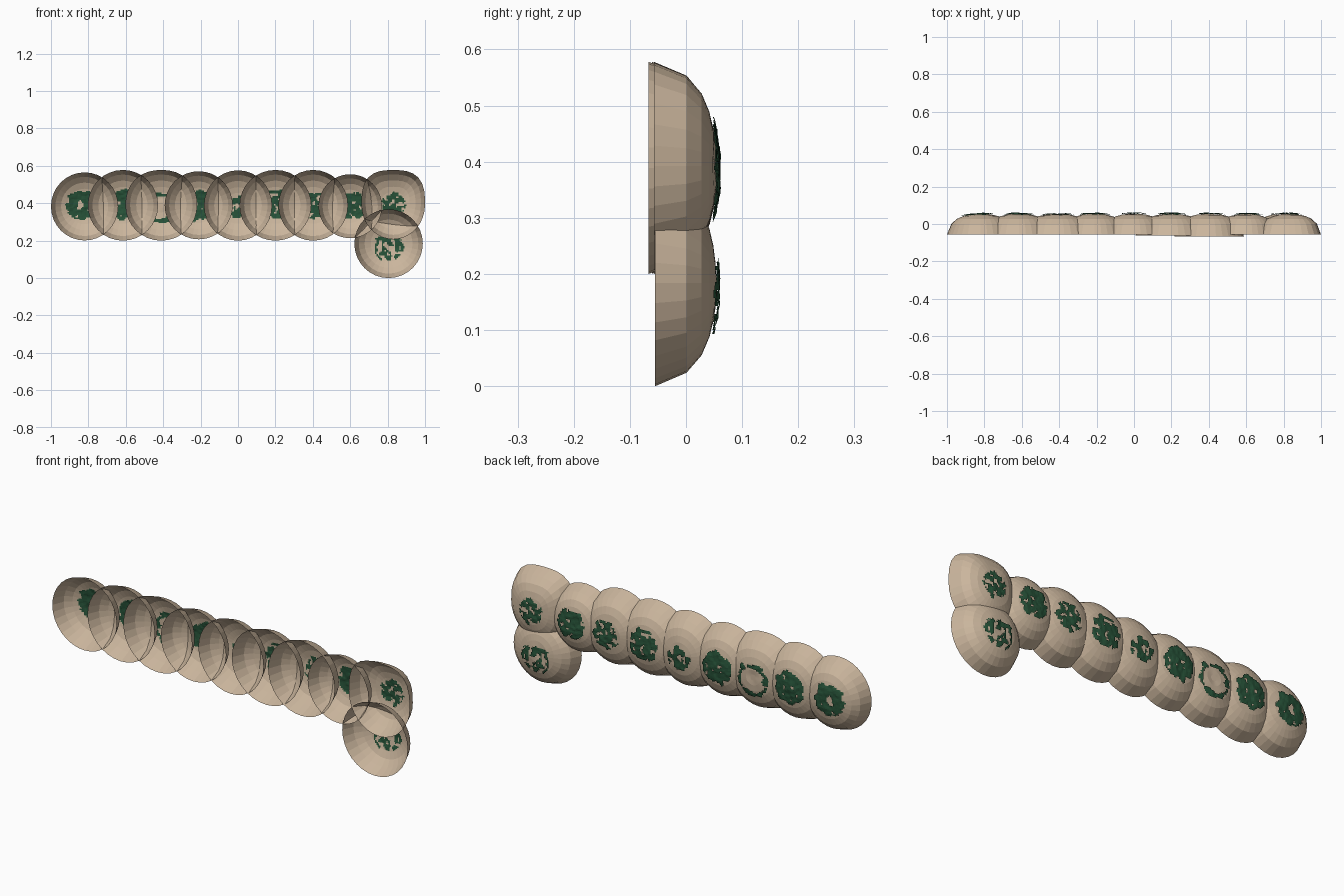
import bpy, bmesh, math
from mathutils import Vector, noise

if "Cube" in bpy.data.objects:
    bpy.data.objects.remove(bpy.data.objects["Cube"])

SEG = 32
# dome profile: fraction of rim radius, y
PROFILE = [(1.0, -0.057), (0.87, 0.001), (0.70, 0.028), (0.52, 0.042),
           (0.36, 0.049), (0.2, 0.052), (0.08, 0.053)]


def material(name, color):
    m = bpy.data.materials.new(name)
    m.diffuse_color = color
    m.use_nodes = True
    m.node_tree.nodes["Principled BSDF"].inputs["Base Color"].default_value = m.diffuse_color
    return m


TAN = material("clay_tan", (0.60, 0.47, 0.34, 1))
GREEN = material("moss_green", (0.02, 0.085, 0.04, 1))


def height(t):
    pts = PROFILE[::-1]
    if t <= pts[0][0]:
        return pts[0][1]
    for (a, ya), (b, yb) in zip(pts, pts[1:]):
        if t <= b:
            return ya + (yb - ya) * (t - a) / (b - a)
    return pts[-1][1]


def finish(bm, name, mat):
    me = bpy.data.meshes.new(name)
    bm.to_mesh(me)
    bm.free()
    me.materials.append(mat)
    ob = bpy.data.objects.new(name, me)
    bpy.context.collection.objects.link(ob)


def bump(x, z, t):
    # small uneven dents near the crown
    n = noise.noise(Vector((x * 16, 3.1, z * 16)))
    return 0.008 * n * max(0, 1 - t / 0.55)


def dome(name, cx, cz, rx, rz, dy, square):
    # open shell facing the front; square > 2 flattens the upper edge
    bm = bmesh.new()
    rings = []
    for t, y in PROFILE:
        ring = []
        for i in range(SEG):
            a = math.tau * i / SEG
            c, s = math.cos(a), math.sin(a)
            p = square if s > 0 else 2
            k = (abs(c) ** p + abs(s) ** p) ** (-1 / p)
            x, z = cx + rx * t * k * c, cz + rz * t * k * s
            yy = y + bump(x, z, t) + (dy if t == 1 else 0)
            ring.append(bm.verts.new((x, yy, z)))
        rings.append(ring)
    for a, b in zip(rings, rings[1:]):
        for i in range(SEG):
            j = (i + 1) % SEG
            bm.faces.new((a[i], a[j], b[j], b[i]))
    bm.faces.new(rings[-1])
    finish(bm, name, TAN)


def patch(name, cx, cz, rx, ox, oz, inner, outer, cut):
    # ragged moss on both faces of the crown
    bm = bmesh.new()
    n = 28
    step = 0.2 / n
    for off in (0.006, -0.004):
        grid = {}

        def vert(i, j):
            if (i, j) not in grid:
                x, z = cx + ox - 0.1 + i * step, cz + oz - 0.1 + j * step
                t = math.hypot(x - cx, z - cz) / rx
                y = height(t) + bump(x, z, t) + off
                y += 0.003 * noise.noise(Vector((x * 60, off * 100, z * 60)))
                grid[i, j] = bm.verts.new((x, y, z))
            return grid[i, j]

        for i in range(n):
            for j in range(n):
                dx, dz = -0.1 + (i + .5) * step, -0.1 + (j + .5) * step
                v = Vector(((cx + dx) * 32, 7.7, (cz + dz) * 32))
                r = math.hypot(dx, dz) + 0.018 * noise.noise(v)
                if inner < r < outer and noise.noise(v * 1.3 + Vector((5, 0, 9))) > cut:
                    bm.faces.new((vert(i, j), vert(i + 1, j),
                                  vert(i + 1, j + 1), vert(i, j + 1)))
    finish(bm, name, GREEN)


# centre x, z, radius x, z, rim shift, squareness | moss offset x, z, inner, outer, cut
DOMES = [
    (-0.820, 0.383, 0.180, 0.182, 0.000, 2.0, -0.02, 0.005, 0.020, 0.080, -0.5),
    (-0.615, 0.389, 0.188, 0.189, 0.000, 2.0, 0.00, 0.005, 0.000, 0.080, -0.5),
    (-0.410, 0.389, 0.192, 0.189, 0.000, 2.2, 0.00, -0.01, 0.062, 0.084, -0.4),
    (-0.210, 0.389, 0.182, 0.182, 0.000, 2.0, 0.00, 0.00, 0.000, 0.080, -0.4),
    (0.000, 0.388, 0.182, 0.188, 0.000, 2.0, 0.00, -0.01, 0.010, 0.062, -0.2),
    (0.200, 0.389, 0.192, 0.189, -0.004, 2.0, 0.00, 0.00, 0.000, 0.080, -0.3),
    (0.402, 0.389, 0.186, 0.189, -0.010, 2.0, 0.01, -0.005, 0.010, 0.068, -0.2),
    (0.600, 0.384, 0.170, 0.171, 0.000, 2.0, 0.01, 0.005, 0.000, 0.072, -0.4),
    (0.830, 0.392, 0.170, 0.185, 0.000, 2.9, 0.00, 0.00, 0.000, 0.062, -0.2),
    (0.805, 0.184, 0.183, 0.184, 0.002, 2.0, 0.00, -0.02, 0.020, 0.075, -0.05),
]
for i, (cx, cz, rx, rz, dy, sq, *moss) in enumerate(DOMES, 1):
    dome(f"dome_{i}", cx, cz, rx, rz, dy, sq)
    patch(f"moss_patch_{i}", cx, cz, rx, *moss)
